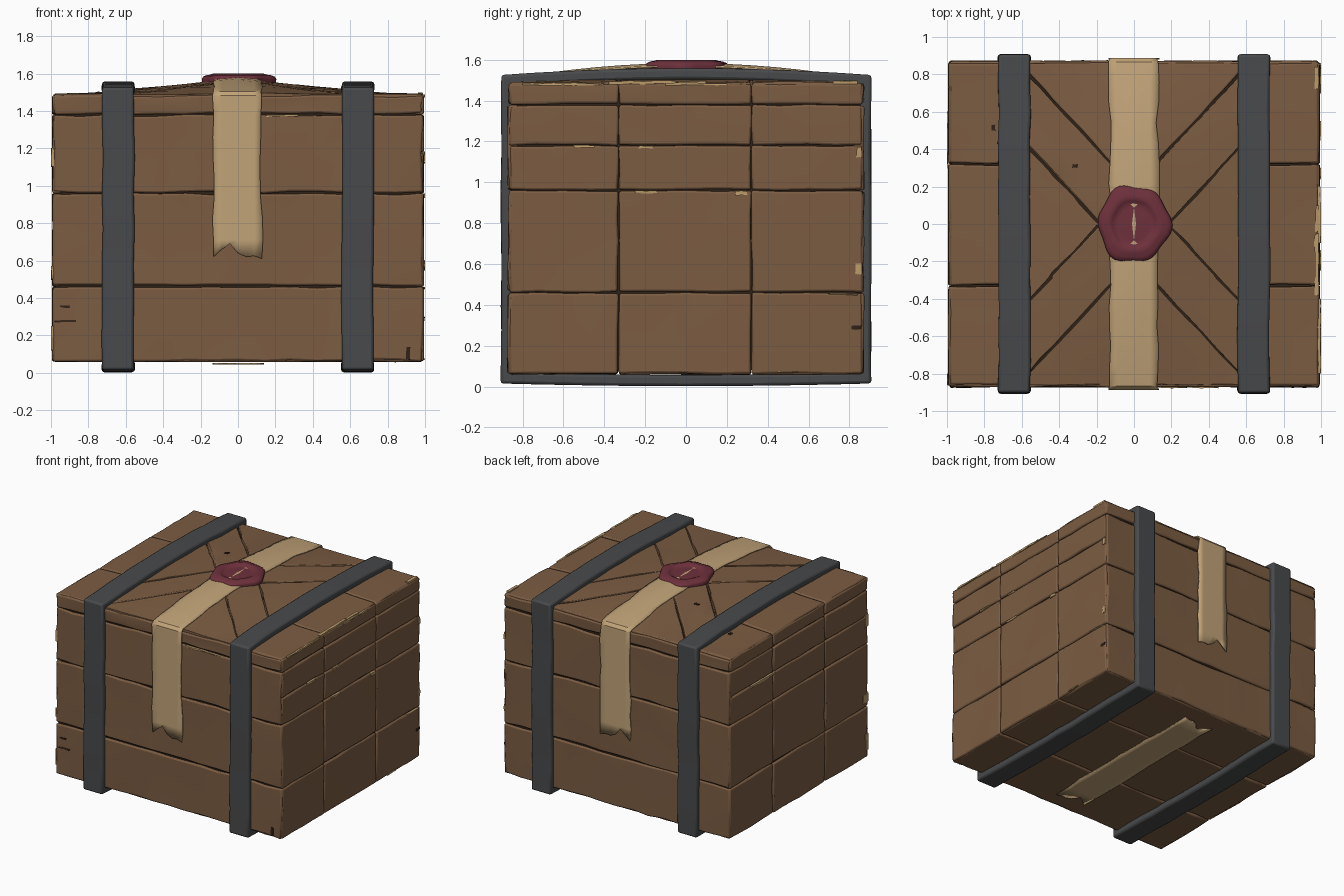
import bpy, bmesh, math, random
from mathutils import Vector

random.seed(4)
if "Cube" in bpy.data.objects:
    bpy.data.objects.remove(bpy.data.objects["Cube"])


def material(name, rgb):
    m = bpy.data.materials.new(name)
    m.use_nodes = True
    m.diffuse_color = (*rgb, 1)
    m.node_tree.nodes["Principled BSDF"].inputs["Base Color"].default_value = (*rgb, 1)
    return m


WOOD = material("brown wood", (.2, .108, .055))
DARK = material("dark seam", (.03, .016, .009))
IRON = material("dark iron", (.065, .067, .07))
PAPER = material("tan paper", (.54, .37, .19))
WAX = material("crimson wax", (.155, .03, .045))
WORN = material("worn pale wood", (.5, .33, .15))


def finish(name, bm, mat, bevel=0.0, angle=35):
    bmesh.ops.recalc_face_normals(bm, faces=bm.faces[:])
    me = bpy.data.meshes.new(name)
    bm.to_mesh(me)
    bm.free()
    ob = bpy.data.objects.new(name, me)
    bpy.context.scene.collection.objects.link(ob)
    me.materials.append(mat)
    if bevel:
        mod = ob.modifiers.new("soft_edges", "BEVEL")
        mod.width, mod.segments, mod.limit_method = bevel, 2, "ANGLE"
        mod.angle_limit = math.radians(40)
    bpy.ops.object.select_all(action="DESELECT")
    ob.select_set(True)
    bpy.context.view_layer.objects.active = ob
    bpy.ops.object.shade_smooth_by_angle(angle=math.radians(angle))
    return ob


def bulge(x, y):
    return .08 * max(0, 1 - abs(x) / .85) * max(0, 1 - (y / .88) ** 2)


# Each face of the crate maps (u, v, depth inwards) to a point
FACES = {
    "front": lambda u, v, d: (u, -.87 + d, v),
    "back": lambda u, v, d: (u, .87 - d, v),
    "left": lambda u, v, d: (.992 - d, u, v),
    "right": lambda u, v, d: (-.992 + d, u, v),
    "top": lambda u, v, d: (u, v, 1.49 + bulge(u, v) - d),
    "base": lambda u, v, d: (u, v, .06 + d),
}


def board(name, face, u0, u1, v0, v1, mat=WOOD, lines=(), gap=.005, lift=0.0,
          thick=.05, rough=.004, bevel=.01, step=.15):
    """Rectangular board, clipped by lines a*u + b*v < c, with uneven edges."""
    bm = bmesh.new()
    u0, u1, v0, v1 = u0 + gap, u1 - gap, v0 + gap, v1 - gap
    bm.faces.new([bm.verts.new((u, v, 0)) for u, v in
                  ((u0, v0), (u1, v0), (u1, v1), (u0, v1))])

    def cut(co, no, clip=False):
        bmesh.ops.bisect_plane(bm, geom=bm.verts[:] + bm.edges[:] + bm.faces[:],
                               plane_co=co, plane_no=no, clear_outer=clip)
    for a, b, c in lines:
        n = Vector((a, b, 0))
        cut(n * (c - gap * n.length) / n.length_squared, n, True)
    for lo, hi, no in ((u0, u1, Vector((1, 0, 0))), (v0, v1, Vector((0, 1, 0)))):
        n = 2 * max(1, round((hi - lo) / step / 2))
        for i in range(1, n):
            cut(no * (lo + (hi - lo) * i / n), no)
    for v in bm.verts:
        j = [random.uniform(-rough, rough) for _ in range(3)]
        v.co += Vector(j) if v.is_boundary else Vector((0, 0, j[2] * .5))
        v.co.z -= lift
    ext = bmesh.ops.extrude_face_region(bm, geom=bm.faces[:], use_keep_orig=True)
    for g in ext["geom"]:
        if isinstance(g, bmesh.types.BMVert):
            g.co.z += thick
    place = FACES[face]
    for v in bm.verts:
        v.co = place(*v.co)
    return finish(name, bm, mat, bevel)


# Dark core that shows through the gaps between boards
bm = bmesh.new()
bmesh.ops.create_cube(bm, size=1)
for v in bm.verts:
    v.co = (v.co.x * 1.95, v.co.y * 1.71, v.co.z * 1.39 + .775)
finish("inner_core", bm, DARK)

# Wall planks: long ones front and back, three columns on each end
LEVELS = (.06, .46, .96, 1.38, 1.485)
END_LEVELS = (.06, .46, .96, 1.18, 1.38, 1.485)
COLUMNS = (-.865, -.33, .32, .865)
for face in ("front", "back"):
    for z0, z1 in zip(LEVELS, LEVELS[1:]):
        board(face + "_plank", face, -.99, .99, z0, z1, rough=.006)
for face in ("left", "right"):
    for z0, z1 in zip(END_LEVELS, END_LEVELS[1:]):
        for y0, y1 in zip(COLUMNS, COLUMNS[1:]):
            board(face + "_plank", face, y0, y1, z0, z1, gap=.003)

# Lid ends and base boards
for y0, y1 in zip(COLUMNS, COLUMNS[1:]):
    board("base_plank", "base", -.985, .985, y0, y1)
    for s in (-1, 1):
        x0, x1 = sorted((s * .58, s * .99))
        board("lid_end_plank", "top", x0, x1, y0, y1)

# Raised lid centre: four diagonal arms and four triangular panels
K, W = 1.07, .195
for s in (-1, 1):
    v0, v1 = sorted((0, s * .865))
    board("lid_triangle", "top", -.58, .58, v0, v1,
          lines=((K, -s, -W), (-K, -s, -W)))
    u0, u1 = sorted((0, s * .58))
    board("lid_side_triangle", "top", u0, u1, -.865, .865,
          lines=((-K * s, 1, -W), (-K * s, -1, -W)))
    for t in (-1, 1):
        v0, v1 = sorted((0, t * .865))
        board("lid_diagonal", "top", u0, u1, v0, v1,
              lines=((-K * s, t, W), (K * s, -t, W)))

# Pale chipped edges: face, then the u and v extents
CHIPS = (
    ("left", -.8, -.4, 1.475, 1.485), ("left", -.1, .2, 1.474, 1.485),
    ("left", -.55, -.45, 1.168, 1.18), ("left", -.23, -.16, 1.166, 1.178),
    ("left", -.25, -.14, .945, .957), ("left", .24, .3, .935, .957),
    ("left", .835, .86, 1.12, 1.17), ("left", .83, .86, .55, .6),
    ("left", .7, .84, .448, .456), ("left", .45, .55, .066, .076),
    ("right", -.86, -.82, 1.1, 1.2), ("right", -.86, -.8, .5, .57),
    ("right", -.86, -.83, .12, .25), ("right", .3, .6, 1.165, 1.18),
    ("front", .15, .45, 1.37, 1.378), ("top", .965, .988, -.38, -.05),
    ("top", .97, .988, -.04, .1), ("top", .965, .988, .72, .84),
)
for face, *box in CHIPS:
    board("worn_edge", face, *box, mat=WORN, gap=0, lift=.006, thick=.015,
          rough=.003, bevel=0, step=.05)

# Short dark splits in the wood
for face, *box in (("front", -.98, -.87, .27, .28), ("front", -.95, -.9, .35, .358),
                   ("front", .9, .92, .07, .14), ("left", .81, .86, .28, .3),
                   ("top", -.33, -.3, .3, .32), ("top", -.76, -.74, .5, .53)):
    board("wood_split", face, *box, mat=DARK, gap=0, lift=.005, thick=.012,
          rough=.003, bevel=0, step=.04)

# Iron straps: closed loops around the crate, bowed at top and bottom
N = 12
for s, side in ((1, "left"), (-1, "right")):
    ring = []
    for i in range(N + 1):
        t = -1 + 2 * i / N
        ring.append((t, 1.525 + .033 * (1 - t * t), 1))
    for i in range(1, 8):
        ring.append((1, 1.525 - 1.51 * i / 8, 0))
    for i in range(N + 1):
        t = 1 - 2 * i / N
        ring.append((t, .015 - .013 * (1 - t * t), -1))
    for i in range(1, 8):
        ring.append((-1, .015 + 1.51 * i / 8, 0))
    bm = bmesh.new()
    rows = []
    for t, z, k in ring:
        jy, jx = random.uniform(-.003, .003), random.uniform(-.004, .004)
        y, yi, zi = t * .905 + jy * abs(t), t * .85, z - .055 * k
        rows.append([bm.verts.new(p) for p in (
            (s * .64 - .085 + jx, y, z), (s * .64 + .085 + jx, y, z),
            (s * .64 + .085 + jx, yi, zi), (s * .64 - .085 + jx, yi, zi))])
    for a, b in zip(rows, rows[1:] + rows[:1]):
        for i in range(4):
            j = (i + 1) % 4
            bm.faces.new((a[i], a[j], b[j], b[i]))
    finish(side + "_iron_strap", bm, IRON, .014)

# Paper strips with torn ends
TORN = (-.02, .06, .09, .04, .02, .025, -.01)


def paper(name, path, torn_axis):
    bm = bmesh.new()
    rows = []
    for r, p in enumerate(path):
        jl, jr = random.uniform(-.008, .008), random.uniform(-.012, .008)
        row = []
        for c, tear in enumerate(TORN):
            x = -.13 + .26 * c / 6 + (jl if c == 0 else jr if c == 6 else 0)
            co = Vector((x, *p))
            if p[1] > 1.49:
                co.z += bulge(x, p[0])
            if r in (0, len(path) - 1):
                away = path[1 if r == 0 else -2][torn_axis] - p[torn_axis]
                co[torn_axis + 1] += math.copysign(tear, away)
            row.append(bm.verts.new(co))
        rows.append(row)
    for a, b in zip(rows, rows[1:]):
        for i in range(6):
            bm.faces.new((a[i], a[i + 1], b[i + 1], b[i]))
    ob = finish(name, bm, PAPER)
    ob.modifiers.new("thickness", "SOLIDIFY").thickness = .008
    ob.modifiers["thickness"].offset = 0


hang = [.6 + .88 * i / 8 for i in range(9)]
over = [(-.865 + 1.73 * i / 16, 1.499) for i in range(17)]
paper("paper_strip", [(-.883, z) for z in hang] + over
      + [(.883, z) for z in reversed(hang)], 1)
paper("base_paper_strip", [(-.74 + 1.48 * i / 10, .049) for i in range(11)], 0)

# Wax seal: lathed profile with a lobed rim and a dished centre
PROFILE = ((.085, 1.582), (.105, 1.58), (.12, 1.59), (.14, 1.599), (.155, 1.594),
           (.175, 1.591), (.193, 1.583), (.2, 1.57), (.196, 1.548))
SEG = 48
bm = bmesh.new()
rings = []
for r, z in PROFILE:
    ring = []
    for i in range(SEG):
        a = math.tau * i / SEG
        lobe = (.045 * math.cos(6 * a + .5) + .03 * math.cos(3 * a)) * (r / .2) ** 2
        ring.append(bm.verts.new((r * (1 + lobe) * math.cos(a) * .96,
                                  r * (1 + lobe) * math.sin(a) * 1.03, z)))
    rings.append(ring)
bm.faces.new(rings[0])
bm.faces.new(rings[-1])
for a, b in zip(rings, rings[1:]):
    for i in range(SEG):
        j = (i + 1) % SEG
        bm.faces.new((a[i], a[j], b[j], b[i]))
finish("wax_seal", bm, WAX, angle=50)
